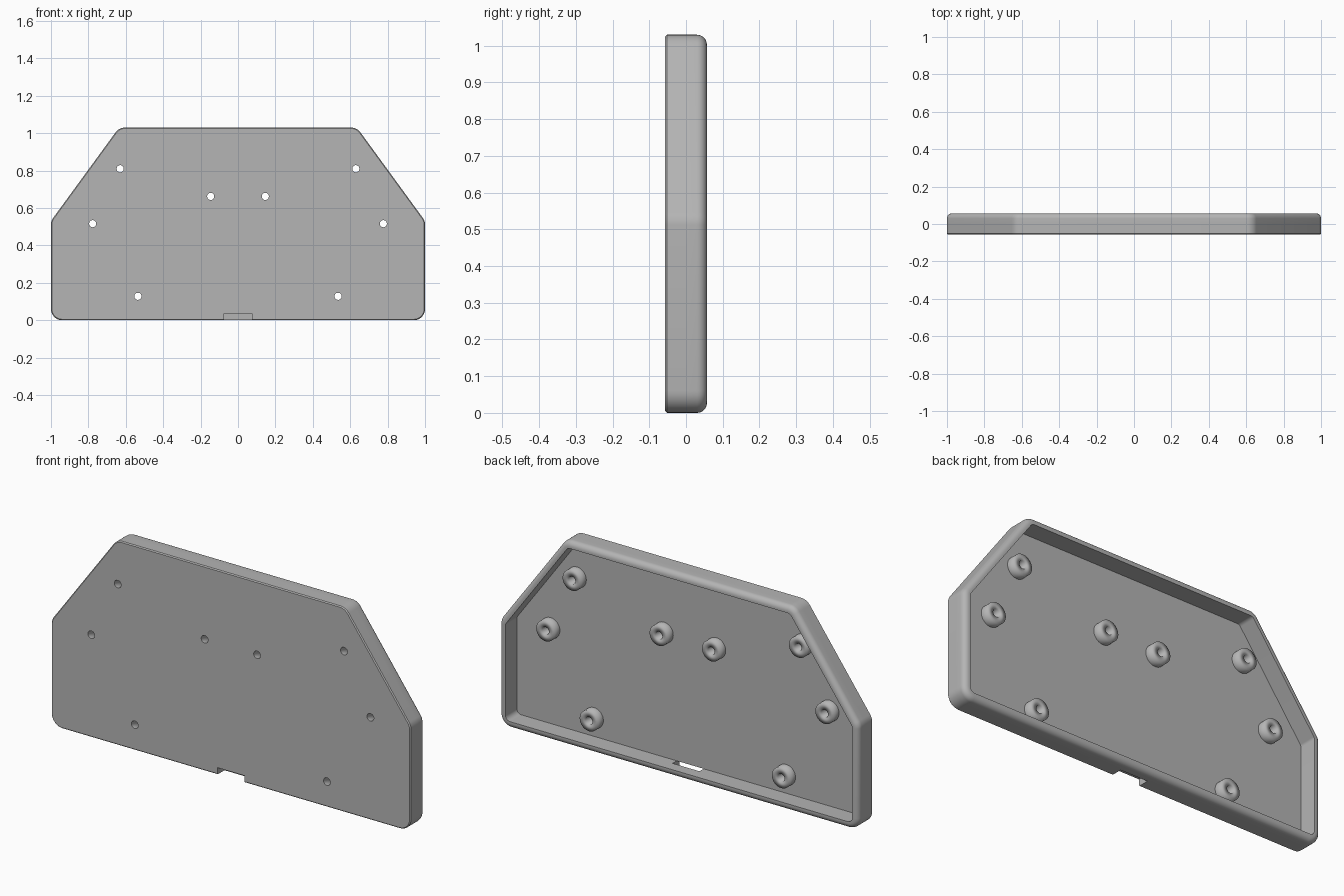
import bpy, bmesh, math
from mathutils import Vector

old = bpy.data.objects.get("Cube")
if old:
    bpy.data.objects.remove(old, do_unlink=True)

FRONT, BACK = -0.057, 0.057
PLATE = FRONT + 0.024           # inner face of the front plate
WALL, RADIUS = 0.035, 0.06
ROUND, CHAMFER = 0.027, 0.005   # back rim and front edge
NOTCH = 0.075                   # half width of the cable notch
HOLE, BOSS, BOSS_TOP = 0.019, 0.052, PLATE + 0.04

grey = bpy.data.materials.new("plain grey")
grey.use_nodes = True
grey.diffuse_color = (0.46, 0.46, 0.46, 1)
grey.node_tree.nodes["Principled BSDF"].inputs["Base Color"].default_value = (0.46, 0.46, 0.46, 1)


def finish(bm, name):
    """Smooth the curves, keep edges sharp, and add the object."""
    for face in bm.faces:
        face.smooth = True
    for edge in bm.edges:
        edge.smooth = edge.calc_face_angle(0) < math.radians(30)
    mesh = bpy.data.meshes.new(name)
    bm.to_mesh(mesh)
    bm.free()
    mesh.materials.append(grey)
    bpy.context.collection.objects.link(bpy.data.objects.new(name, mesh))


def rounded(corners, d, r, steps=8):
    """Inset a counter-clockwise outline by d, with corner arcs of radius r."""
    points = []
    for i, p in enumerate(corners):
        a = (p - corners[i - 1]).normalized()
        b = (corners[(i + 1) % len(corners)] - p).normalized()
        n1, n2 = Vector((-a.y, a.x)), Vector((-b.y, b.x))
        centre = p + (n1 + n2) * (d + r) / (1 + n1.dot(n2))
        start, turn = math.atan2(-n1.y, -n1.x), math.acos(a.dot(b))
        for k in range(steps + 1):
            t = start + turn * k / steps
            points.append(centre + r * Vector((math.cos(t), math.sin(t))))
    return points


def circle(x, z, r, sides=40):
    angles = [math.tau * k / sides for k in range(sides)]
    return [Vector((x + r * math.cos(t), z + r * math.sin(t))) for t in angles]


def add_verts(bm, points, y):
    return [bm.verts.new((p.x, y, p.y)) for p in points]


def loft(bm, sections):
    """Join successive (points, y) sections with quads."""
    rings = [add_verts(bm, points, y) for points, y in sections]
    for a, b in zip(rings, rings[1:]):
        for i in range(len(a)):
            j = (i + 1) % len(a)
            bm.faces.new((a[i], b[i], b[j], a[j]))


# Tray outline: right half mirrored to the left
half = [Vector((1, 0)), Vector((1, 0.531)), Vector((0.636, 1.03))]
outline = half + [Vector((-p.x, p.y)) for p in reversed(half)]


def section(d, y, notched=False):
    """Tray section inset by d, with the cable notch in its bottom edge."""
    top = WALL if notched else d
    slot = [Vector(p) for p in ((-NOTCH, d), (-NOTCH, top), (NOTCH, top), (NOTCH, d))]
    return rounded(outline, d, RADIUS - d) + slot, y


# Tray shell: front edge, notched side, rounded back rim, inner wall
shell = [section(CHAMFER, FRONT, True), section(0, FRONT + CHAMFER, True),
         section(0, PLATE, True), section(0, 0, True)]
for k in range(7):
    t = math.pi / 2 * k / 6
    if k == 0:
        shell.append(section(0, 0))
    shell.append(section(ROUND * (1 - math.cos(t)), BACK - ROUND * (1 - math.sin(t))))
shell += [section(WALL, y) for y in (BACK, 0, PLATE)]
bm = bmesh.new()
loft(bm, shell)

# Open the notch through the bottom wall
gap = Vector((0, PLATE / 2, WALL))
opened = [f for f in bm.faces if (f.calc_center_median() - gap).length < 1e-4]
bmesh.ops.delete(bm, geom=opened, context='FACES')
bmesh.ops.remove_doubles(bm, verts=bm.verts[:], dist=1e-5)

# Front plate: both faces filled around the screw holes and bosses
spots = [(s * x, z) for s in (1, -1)
         for x, z in ((0.63, 0.81), (0.777, 0.516), (0.146, 0.662), (0.535, 0.128))]
for y, radius, facing in ((FRONT, HOLE, -1), (PLATE, BOSS, 1)):
    edges = [e for e in bm.edges
             if e.is_boundary and all(abs(v.co.y - y) < 1e-5 for v in e.verts)]
    for x, z in spots:
        ring = add_verts(bm, circle(x, z, radius), y)
        edges += [bm.edges.new((ring[i - 1], ring[i])) for i in range(len(ring))]
    bmesh.ops.triangle_fill(bm, edges=edges, use_beauty=True, normal=(0, facing, 0))
bmesh.ops.recalc_face_normals(bm, faces=bm.faces[:])
finish(bm, "tray")

# Screw bosses with through holes
bm = bmesh.new()
for x, z in spots:
    loft(bm, [(circle(x, z, r), y) for r, y in
              ((BOSS, PLATE), (BOSS, BOSS_TOP), (HOLE, BOSS_TOP), (HOLE, FRONT))])
finish(bm, "screw_bosses")
